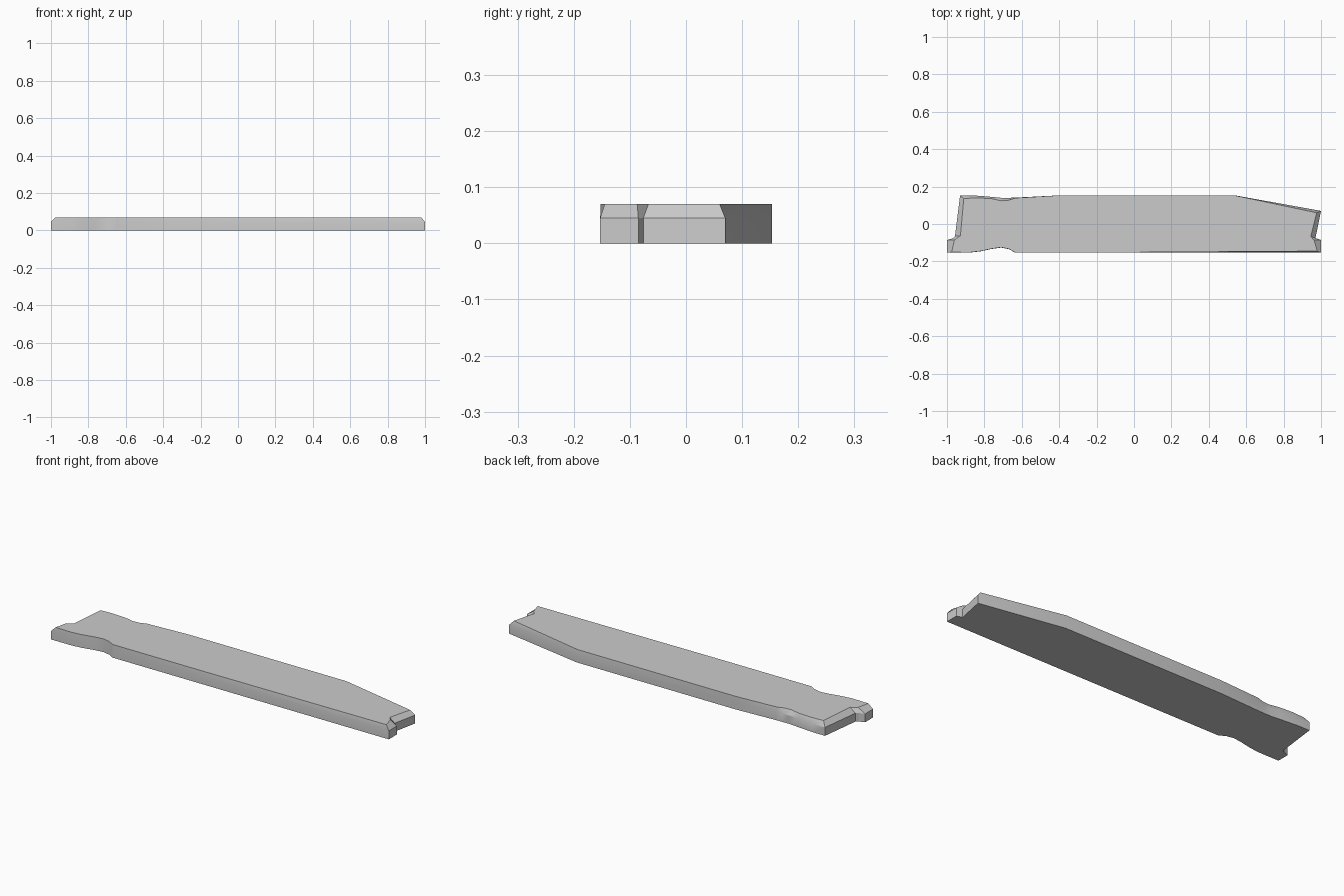
import bpy, bmesh, math

if "Cube" in bpy.data.objects:
    bpy.data.objects.remove(bpy.data.objects["Cube"])

# Plank outline, counter-clockwise: (wall x, wall y, top x, top y)
OUTLINE = [
    # front edge with shallow worn dip
    (-1.0, -.153, -.975, -.15), (-.88, -.153, -.88, -.152),
    (-.82, -.146, -.82, -.145), (-.76, -.133, -.76, -.132),
    (-.71, -.126, -.71, -.125), (-.67, -.134, -.67, -.133),
    (-.635, -.153, -.635, -.152), (-.12, -.153, -.12, -.152),
    # right end with broken step
    (1.0, -.153, .98, -.145), (1.0, -.085, .963, -.087),
    (.97, -.076, .945, -.067), (1.0, .07, .977, .06),
    # back edge with chipped corner
    (.54, .153, .535, .153), (-.40, .153, -.40, .153),
    (-.635, .141, -.635, .139), (-.67, .14, -.67, .127),
    (-.71, .14, -.71, .124), (-.76, .145, -.76, .135),
    (-.86, .153, -.84, .14), (-.93, .153, -.91, .136),
    # left end with broken step
    (-.957, -.065, -.928, -.063), (-.97, -.077, -.95, -.077),
    (-1.0, -.086, -.96, -.085),
]
HEIGHT, SHOULDER = .07, .045

# Bottom, shoulder and chamfered top rings
bm = bmesh.new()
rings = [
    [bm.verts.new((p[0], p[1], 0)) for p in OUTLINE],
    [bm.verts.new((p[0], p[1], SHOULDER)) for p in OUTLINE],
    [bm.verts.new((p[2], p[3], HEIGHT)) for p in OUTLINE],
]
n = len(OUTLINE)
for low, high in zip(rings, rings[1:]):
    for i in range(n):
        j = (i + 1) % n
        bm.faces.new((low[i], low[j], high[j], high[i]))
bm.faces.new(rings[0][::-1])
bm.faces.new(rings[-1])
bmesh.ops.recalc_face_normals(bm, faces=bm.faces)

mesh = bpy.data.meshes.new("wooden_plank")
bm.to_mesh(mesh)
bm.free()
plank = bpy.data.objects.new("wooden_plank", mesh)
bpy.context.collection.objects.link(plank)

# Soft dips, crisp edges
bpy.context.view_layer.objects.active = plank
plank.select_set(True)
bpy.ops.object.shade_smooth_by_angle(angle=math.radians(25))
